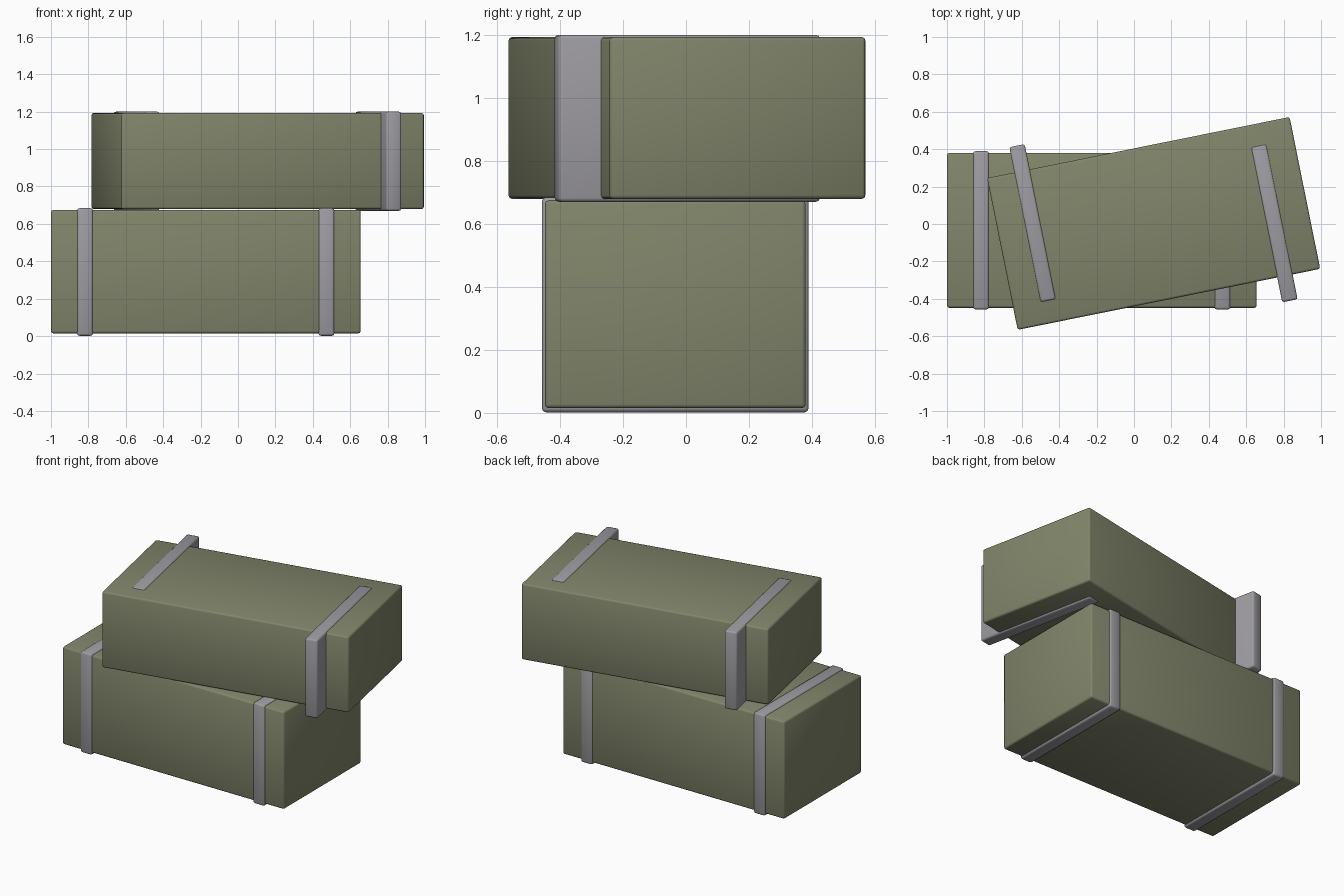
import bpy
import math
from mathutils import Matrix, Vector

cube = bpy.data.objects.get("Cube")
if cube:
    bpy.data.objects.remove(cube, do_unlink=True)


def make_material(name, rgb):
    mat = bpy.data.materials.new(name)
    mat.use_nodes = True
    color = (*rgb, 1.0)
    mat.diffuse_color = color
    mat.node_tree.nodes["Principled BSDF"].inputs["Base Color"].default_value = color
    return mat


olive = make_material("olive green", (0.22, 0.235, 0.145))
grey = make_material("strap grey", (0.34, 0.33, 0.355))


def rounded_box(name, center, size, angle, bevel, mat):
    """Box with softly rounded edges, turned about the vertical axis."""
    bpy.ops.mesh.primitive_cube_add(size=1, location=center, rotation=(0, 0, angle))
    obj = bpy.context.object
    obj.name = name
    obj.data.transform(Matrix.Diagonal((*size, 1)))
    obj.data.materials.append(mat)
    mod = obj.modifiers.new("rounded edges", "BEVEL")
    mod.width = bevel
    mod.segments = 2
    bpy.ops.object.modifier_apply(modifier=mod.name)
    bpy.ops.object.shade_smooth_by_angle(angle=math.radians(50))
    return obj


def crate(name, center, size, angle, strap_size, strap_centers):
    """Crate with two bands wrapped around it."""
    rounded_box(name + "_box", center, size, angle, 0.012, olive)
    for side, pos in zip(("right", "left"), strap_centers):
        rounded_box(f"{name}_{side}_strap", pos, strap_size, angle, 0.012, grey)


# Lower crate, square to the axes
crate("lower_crate", Vector((-0.172, -0.034, 0.345)), (1.656, 0.828, 0.66), 0,
      (0.084, 0.846, 0.682),
      [(-0.818, -0.034, 0.343), (0.473, -0.034, 0.343)])

# Upper crate, turned on top, with its bands slipped sideways
crate("upper_crate", Vector((0.105, 0.003, 0.936)), (1.65, 0.828, 0.514),
      math.radians(11.4), (0.084, 0.846, 0.53),
      [(-0.542, 0.004, 0.935), (0.75, 0.004, 0.935)])
